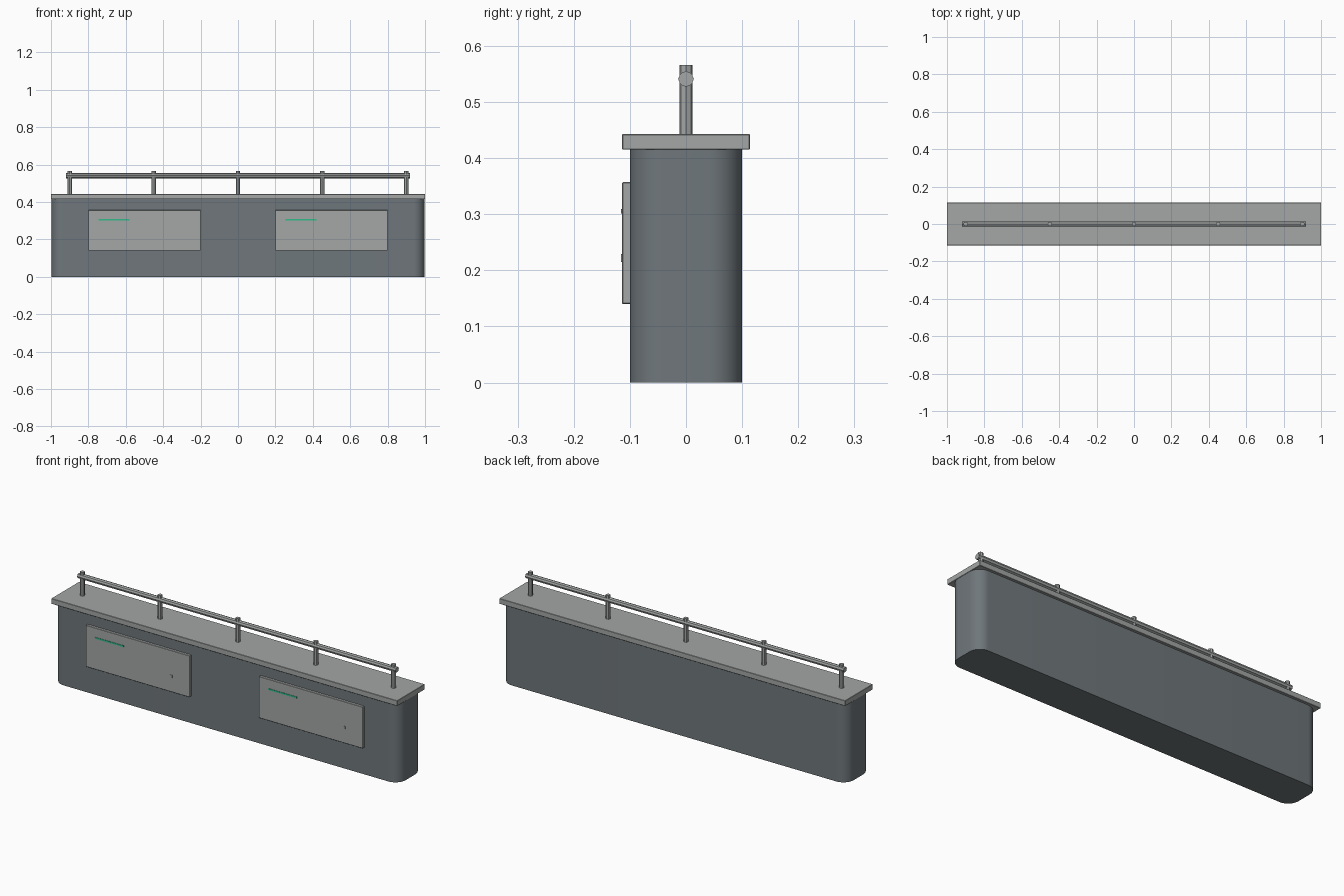
import bpy, bmesh, math
from mathutils import Matrix, Vector

cube = bpy.data.objects.get("Cube")
if cube:
    bpy.data.objects.remove(cube, do_unlink=True)


def material(name, rgb):
    mat = bpy.data.materials.new(name)
    mat.use_nodes = True
    mat.diffuse_color = (*rgb, 1)
    mat.node_tree.nodes["Principled BSDF"].inputs["Base Color"].default_value = (*rgb, 1)
    return mat


slate = material("slate grey", (0.16, 0.185, 0.198))
light = material("light grey", (0.37, 0.385, 0.38))
green = material("indicator green", (0.03, 0.50, 0.25))


def finish(name, bm, mat, smooth=False):
    mesh = bpy.data.meshes.new(name)
    bm.to_mesh(mesh)
    bm.free()
    mesh.materials.append(mat)
    obj = bpy.data.objects.new(name, mesh)
    bpy.context.collection.objects.link(obj)
    if smooth:
        bpy.ops.object.select_all(action='DESELECT')
        obj.select_set(True)
        bpy.context.view_layer.objects.active = obj
        bpy.ops.object.shade_smooth_by_angle(angle=math.radians(40))
    return obj


def box(name, low, high, mat, bevel=0, upright_radius=0):
    """Box between two corners, with small bevels or rounded upright edges."""
    low, high = Vector(low), Vector(high)
    bm = bmesh.new()
    bmesh.ops.create_cube(bm, size=1)
    bmesh.ops.scale(bm, vec=high - low, verts=bm.verts)
    bmesh.ops.translate(bm, vec=(low + high) / 2, verts=bm.verts)
    if upright_radius:
        upright = [e for e in bm.edges
                   if abs(e.verts[0].co.z - e.verts[1].co.z) > 0.01]
        bmesh.ops.bevel(bm, geom=upright, offset=upright_radius, segments=10,
                        profile=0.5, affect='EDGES')
    elif bevel:
        bmesh.ops.bevel(bm, geom=bm.edges[:], offset=bevel, segments=1,
                        affect='EDGES')
    return finish(name, bm, mat, smooth=upright_radius > 0)


def rod(name, center, radius, length, mat, axis='Z'):
    """Eight-sided rod."""
    bm = bmesh.new()
    bmesh.ops.create_cone(bm, cap_ends=True, segments=8, radius1=radius,
                          radius2=radius, depth=length)
    if axis == 'X':
        bmesh.ops.rotate(bm, verts=bm.verts, matrix=Matrix.Rotation(math.pi / 2, 3, 'Y'))
    bmesh.ops.translate(bm, vec=center, verts=bm.verts)
    return finish(name, bm, mat)


# Main barrier body and top slab
box("barrier_body", (-0.998, -0.1, 0), (0.998, 0.1, 0.416), slate, upright_radius=0.06)
box("top_slab", (-1, -0.114, 0.415), (1, 0.114, 0.443), light, bevel=0.0015)

# Railing
for i in range(5):
    rod(f"rail_post_{i + 1}", (-0.9 + 0.45 * i, 0, 0.503), 0.012, 0.126, light)
rod("handrail", (0, 0, 0.541), 0.014, 1.84, light, axis='X')

# Front panels, each with an indicator strip and a small stud
for side, x in (("right", -0.8), ("left", 0.2)):
    box(f"{side}_panel", (x, -0.114, 0.14), (x + 0.6, -0.098, 0.357), light, bevel=0.0015)
    box(f"{side}_indicator", (x + 0.055, -0.116, 0.301), (x + 0.22, -0.113, 0.309), green)
    box(f"{side}_stud", (x + 0.488, -0.116, 0.215), (x + 0.5, -0.113, 0.229), light)
